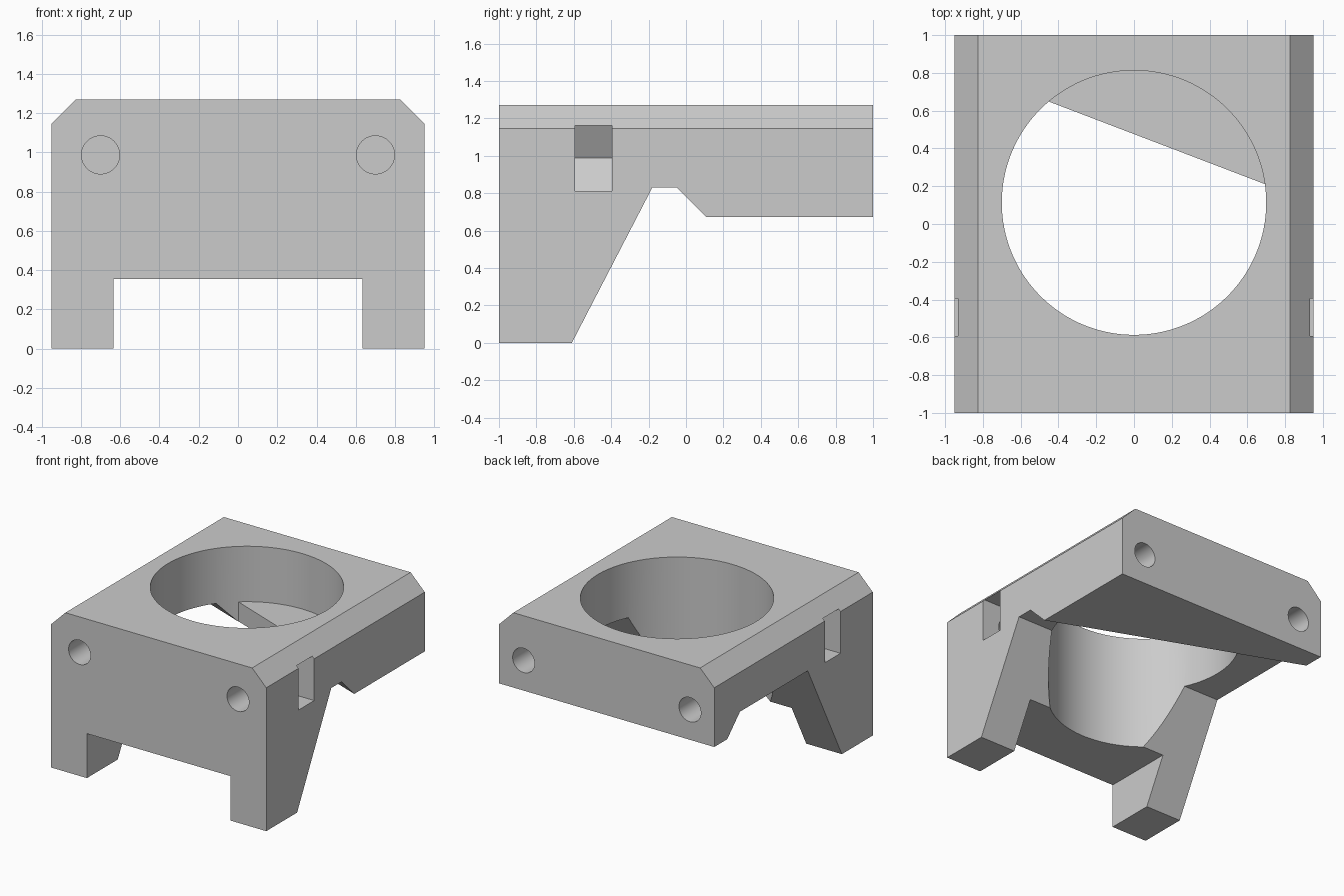
import bpy, bmesh, math
from mathutils import Matrix

if "Cube" in bpy.data.objects:
    bpy.data.objects.remove(bpy.data.objects["Cube"])

grey = bpy.data.materials.new("plain_grey")
grey.use_nodes = True
grey.diffuse_color = (0.6, 0.6, 0.6, 1)
grey.node_tree.nodes["Principled BSDF"].inputs["Base Color"].default_value = (0.6, 0.6, 0.6, 1)


def finish(name, bm):
    bmesh.ops.recalc_face_normals(bm, faces=bm.faces)
    mesh = bpy.data.meshes.new(name)
    bm.to_mesh(mesh)
    bm.free()
    mesh.materials.append(grey)
    obj = bpy.data.objects.new(name, mesh)
    bpy.context.collection.objects.link(obj)
    return obj


def loft(name, start, end):
    """Solid between two matching loops of 3D points."""
    bm = bmesh.new()
    a = [bm.verts.new(p) for p in start]
    b = [bm.verts.new(p) for p in end]
    bm.faces.new(a)
    bm.faces.new(b)
    for i in range(len(a)):
        j = (i + 1) % len(a)
        bm.faces.new((a[i], a[j], b[j], b[i]))
    return finish(name, bm)


def along_y(name, profile, y0, y1):
    return loft(name, [(x, y0, z) for x, z in profile], [(x, y1, z) for x, z in profile])


def cylinder(name, radius, depth, sides, matrix):
    bm = bmesh.new()
    bmesh.ops.create_cone(bm, cap_ends=True, segments=sides, radius1=radius,
                          radius2=radius, depth=depth, matrix=matrix)
    return finish(name, bm)


def cut(target, cutter):
    cutter.hide_render = True
    mod = target.modifiers.new("cut", 'BOOLEAN')
    mod.operation = 'DIFFERENCE'
    mod.solver = 'EXACT'
    mod.object = cutter
    bpy.context.view_layer.objects.active = target
    bpy.ops.object.modifier_apply(modifier=mod.name)
    bpy.data.objects.remove(cutter)


# Block with chamfered top edges and a gap between the front legs
half = [(0.635, 0.355), (0.635, 0), (0.95, 0), (0.95, 1.145), (0.825, 1.27)]
outline = half + [(-x, z) for x, z in reversed(half)]
body = along_y("mount_body", outline, -1, 1)

# Underside recess: sloped leg backs, flat ceiling, slanted rear ramp
SLANT = 0.382


def chord_y(x):
    return 0.11 + (0.95 - x) * SLANT


def recess_section(x):
    ramp = chord_y(x)
    section = [(-0.662, -0.1), (-0.18, 0.83), (ramp - 0.16, 0.83),
               (ramp, 0.672), (1.1, 0.672), (1.1, -0.1)]
    return [(x, y, z) for y, z in section]


cut(body, loft("recess_cutter", recess_section(-1), recess_section(1)))

# Large vertical bore that leaves a slanted shelf at the rear
bore = cylinder("bore_cutter", 0.7, 2, 128, Matrix.Translation((0, 0.113, 0.8)))
shelf = [(-1, chord_y(-1) + 0.003), (1, chord_y(1) + 0.003), (1, 2), (-1, 2)]
cut(bore, loft("shelf_block", [(x, y, -1) for x, y in shelf],
               [(x, y, 0.827) for x, y in shelf]))
cut(body, bore)

# Screw holes front and back, and side slots for the nuts
lie_down = Matrix.Rotation(math.pi / 2, 4, 'X')
for side in (1, -1):
    for name, x, y, z, depth in (("front_hole", 0.7, -1, 0.987, 1.4),
                                 ("back_hole", 0.735, 1, 0.913, 1.0)):
        place = Matrix.Translation((side * x, y, z)) @ lie_down
        cut(body, cylinder(name, 0.097, depth, 48, place))
    slot = [(1.1, 0.812), (0.599, 0.812), (0.498, 0.987), (0.599, 1.162), (1.1, 1.162)]
    cut(body, along_y("nut_slot", [(side * x, z) for x, z in slot], -0.593, -0.395))

# Smooth bores, sharp edges elsewhere
bpy.ops.object.select_all(action='DESELECT')
body.select_set(True)
bpy.context.view_layer.objects.active = body
bpy.ops.object.shade_smooth_by_angle(angle=math.radians(25))
